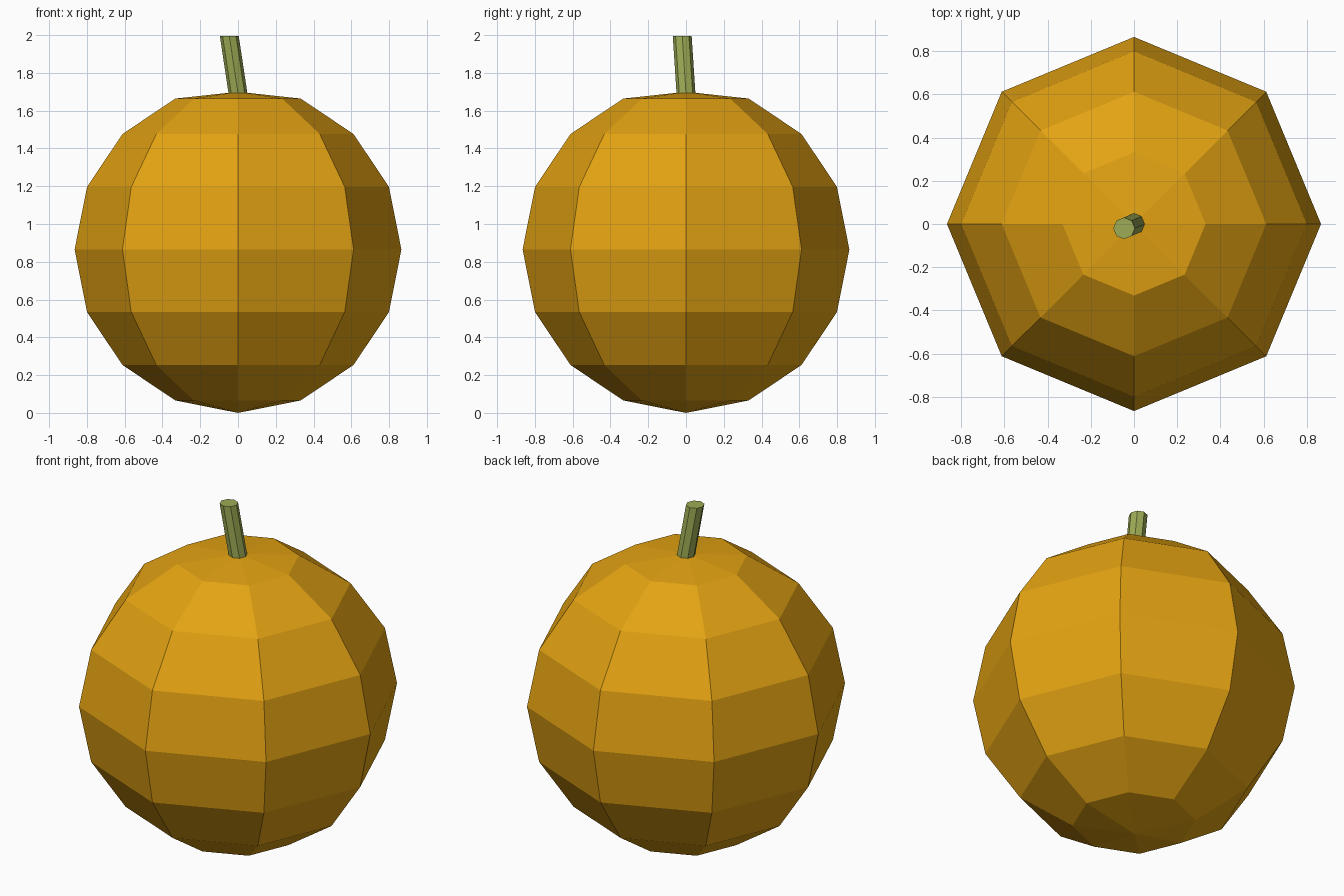
import bpy, bmesh
from mathutils import Matrix, Vector

if "Cube" in bpy.data.objects:
    bpy.data.objects.remove(bpy.data.objects["Cube"])

R = 0.865


def make_part(name, bm, color_name, rgb):
    mat = bpy.data.materials.new(color_name)
    mat.diffuse_color = (*rgb, 1)
    mat.use_nodes = True
    mat.node_tree.nodes["Principled BSDF"].inputs["Base Color"].default_value = mat.diffuse_color
    me = bpy.data.meshes.new(name)
    bmesh.ops.recalc_face_normals(bm, faces=bm.faces)
    bm.to_mesh(me)
    bm.free()
    me.materials.append(mat)
    bpy.context.collection.objects.link(bpy.data.objects.new(name, me))


# Round fruit: flat-faced eight-sided sphere, top pole slightly pushed in
bm = bmesh.new()
bmesh.ops.create_uvsphere(bm, u_segments=8, v_segments=8, radius=R,
                          matrix=Matrix.Translation((0, 0, R)))
max(bm.verts, key=lambda v: v.co.z).co.z = 1.70
make_part("fruit_body", bm, "golden orange", (0.77, 0.365, 0.006))

# Stem: eight-sided cylinder leaning to the left and slightly forward
bm = bmesh.new()
bmesh.ops.create_cone(bm, cap_ends=True, segments=8, radius1=0.05, radius2=0.05,
                      depth=0.305, matrix=Matrix.Translation((0, 0, 1.8425)))
for v in bm.verts:
    if v.co.z > 1.9:
        v.co += Vector((-0.046, -0.02, -0.05 * v.co.x * 0))
        v.co.z = 1.995
make_part("stem", bm, "olive green", (0.34, 0.41, 0.09))
